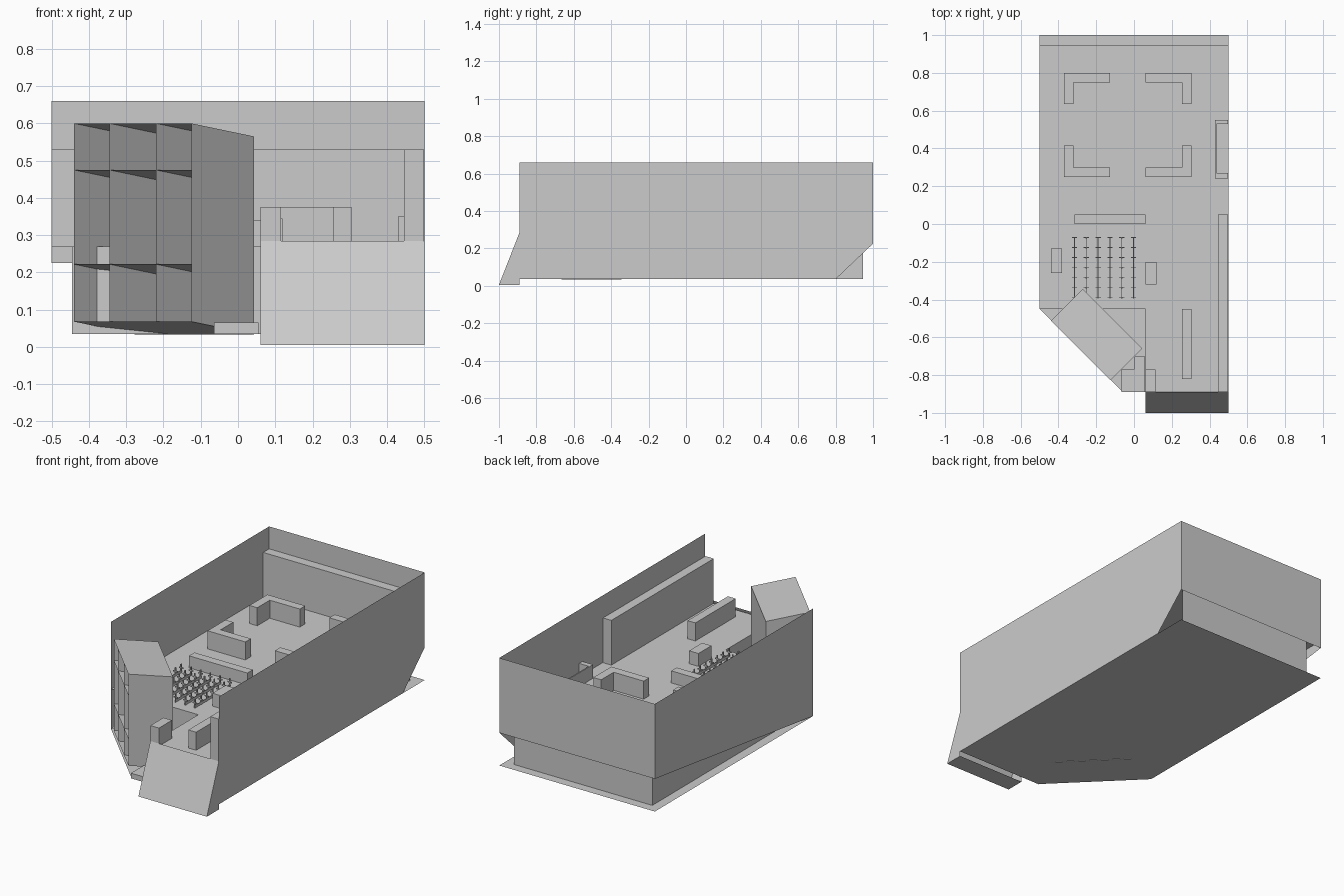
import bpy, bmesh
from mathutils import Vector

old = bpy.data.objects.get("Cube")
if old:
    bpy.data.objects.remove(old, do_unlink=True)

grey = bpy.data.materials.new("plain_grey")
grey.use_nodes = True
tone = (0.6, 0.6, 0.6, 1)
grey.diffuse_color = tone
grey.node_tree.nodes["Principled BSDF"].inputs["Base Color"].default_value = tone

BASE, FLOOR, LEDGE, TOP = 0.035, 0.27, 0.53, 0.66
DESK = 0.375
SIDE, INNER = 0.5, 0.445
BACK, BACK_INNER, FRONT = 1.0, 0.945, -0.89
STEP_X, STEP_Y = 0.06, -0.45


def finish(name, bm):
    mesh = bpy.data.meshes.new(name)
    bm.to_mesh(mesh)
    bm.free()
    mesh.materials.append(grey)
    obj = bpy.data.objects.new(name, mesh)
    bpy.context.collection.objects.link(obj)
    return obj


def sheets(name, *polys):
    """One object made of flat single-sided polygons."""
    bm = bmesh.new()
    for poly in polys:
        bm.faces.new([bm.verts.new(p) for p in poly])
    return finish(name, bm)


def upright(a, b, low, high):
    """Vertical rectangle standing on the plan line a-b."""
    return [(*a, low), (*b, low), (*b, high), (*a, high)]


def prism(name, plan, low, high):
    """Closed solid extruded upward from a plan outline."""
    bm = bmesh.new()
    face = bm.faces.new([bm.verts.new((x, y, low)) for x, y in plan])
    result = bmesh.ops.extrude_face_region(bm, geom=[face])
    moved = [v for v in result["geom"] if isinstance(v, bmesh.types.BMVert)]
    bmesh.ops.translate(bm, verts=moved, vec=(0, 0, high - low))
    bmesh.ops.recalc_face_normals(bm, faces=bm.faces)
    return finish(name, bm)


def box(name, x0, x1, y0, y1, low=FLOOR, high=DESK):
    return prism(name, [(x0, y0), (x1, y0), (x1, y1), (x0, y1)], low, high)


# Ground plate with the clipped front corner
plan = [(-SIDE, BACK), (SIDE, BACK), (SIDE, FRONT), (-0.06, FRONT), (-SIDE, STEP_Y)]
sheets("base_plate", [(x, y, BASE) for x, y in plan])

# Raised floor and the faces beneath its edges
deck = [(-SIDE, STEP_Y), (STEP_X, STEP_Y), (STEP_X, FRONT),
        (SIDE, FRONT), (SIDE, BACK_INNER), (-SIDE, BACK_INNER)]
sheets("raised_floor", [(x, y, FLOOR) for x, y in deck])
sheets("floor_risers",
       upright((-INNER, STEP_Y), (STEP_X, STEP_Y), BASE, FLOOR),
       upright((STEP_X, STEP_Y), (STEP_X, FRONT), BASE, FLOOR),
       upright((STEP_X, FRONT), (SIDE, FRONT), BASE, FLOOR),
       upright((-INNER, BACK_INNER), (-INNER, STEP_Y), BASE, FLOOR))

# Outer walls, with sloped lower rear corners
NOTCH = 0.225
sheets("left_wall", [(SIDE, FRONT, BASE), (SIDE, 0.8, BASE), (SIDE, BACK, NOTCH),
                     (SIDE, BACK, TOP), (SIDE, FRONT, TOP)])
sheets("right_wall", [(-SIDE, BACK, TOP), (-SIDE, BACK, NOTCH),
                      (-SIDE, STEP_Y, BASE), (-SIDE, STEP_Y, TOP)])
sheets("back_wall", upright((SIDE, BACK), (-SIDE, BACK), NOTCH, TOP))

# Inner rear wall and its ledge
sheets("back_ledge",
       upright((INNER, BACK_INNER), (-INNER, BACK_INNER), BASE, FLOOR),
       upright((-SIDE, BACK_INNER), (SIDE, BACK_INNER), FLOOR, LEDGE),
       [(-SIDE, BACK_INNER, LEDGE), (SIDE, BACK_INNER, LEDGE),
        (SIDE, BACK, LEDGE), (-SIDE, BACK, LEDGE)])
box("left_ledge", INNER, SIDE - 0.002, FRONT, 0.05, FLOOR, LEDGE)

# Steep entrance ramp
RAMP = 0.285
prism_side = [(FRONT, RAMP), (-1, 0.005), (FRONT, 0.005)]
near = [(STEP_X, y, z) for y, z in prism_side]
far = [(SIDE, y, z) for y, z in prism_side]
sheets("entrance_ramp", [near[0], near[1], far[1], far[0]], near, far[::-1],
       [near[1], near[2], far[2], far[1]])

# Four corner-shaped benches mirrored around the rear area
MID_X, MID_Y, THICK = -0.033, 0.525, 0.05
for sx in (-1, 1):
    for sy in (-1, 1):
        ox, oy, ix, iy = 0.338, 0.275, 0.095, 0.11
        corner = [(ox, oy), (ix, oy), (ix, oy - THICK),
                  (ox - THICK, oy - THICK), (ox - THICK, iy), (ox, iy)]
        prism("corner_bench", [(MID_X + sx * x, MID_Y + sy * y) for x, y in corner],
              FLOOR, DESK)

# Desks and counters
box("long_counter", 0.255, 0.305, -0.82, -0.45)
box("entrance_desk", STEP_X, 0.115, FRONT, -0.77)
box("seating_counter", -0.315, STEP_X, 0, 0.05, high=0.34)
box("left_desk", STEP_X, 0.12, -0.32, -0.2, high=0.345)
box("right_desk", -0.44, -0.38, -0.26, -0.13, high=0.345)
box("low_step", -0.065, 0.055, FRONT, -0.77, BASE, 0.065)
box("upper_step", 0, 0.055, -0.77, -0.7, BASE, 0.065)

# Open side alcove against the left wall
box("alcove_front", 0.43, SIDE - 0.002, 0.24, 0.27, high=0.35)
box("alcove_back", 0.43, SIDE - 0.002, 0.53, 0.55, high=0.35)
box("alcove_side", 0.43, 0.437, 0.27, 0.53, high=0.35)

# Grid of slim posts joined by low rails
COLS, ROWS, PITCH = 6, 7, 0.0625
for i in range(COLS):
    x = -0.315 + i * PITCH
    box("post_rail", x - 0.002, x + 0.002, -0.39, -0.07, FLOOR, FLOOR + 0.015)
    for j in range(ROWS):
        y = -0.39 + j * 0.053
        box("queue_post", x - 0.003, x + 0.003, y - 0.004, y + 0.004, FLOOR, 0.32)
        box("post_arm", x - 0.014, x + 0.014, y - 0.002, y + 0.002, 0.295, 0.302)

# Angled tower of open bays, leaning down toward its back
DEPTH, WIDTH, DROP = 0.168, 0.315, 0.035


def tower(u, d, z):
    return Vector((-0.44 + u + d, -0.512 - u + d, z - DROP * d / DEPTH))


LOW, HIGH = 0.068, 0.6
fins = [[tower(u, 0, LOW), tower(u, DEPTH, LOW), tower(u, DEPTH, HIGH), tower(u, 0, HIGH)]
        for u in (0, 0.095, 0.22, WIDTH)]
shelves = [[tower(0, 0, z), tower(WIDTH, 0, z), tower(WIDTH, DEPTH, z), tower(0, DEPTH, z)]
           for z in (LOW, 0.222, 0.475, HIGH)]
rear = [tower(WIDTH, DEPTH, LOW), tower(0, DEPTH, LOW),
        tower(0, DEPTH, HIGH), tower(WIDTH, DEPTH, HIGH)]
sheets("tower_fins", *fins)
sheets("tower_shelves", *shelves)
sheets("tower_back", rear)
